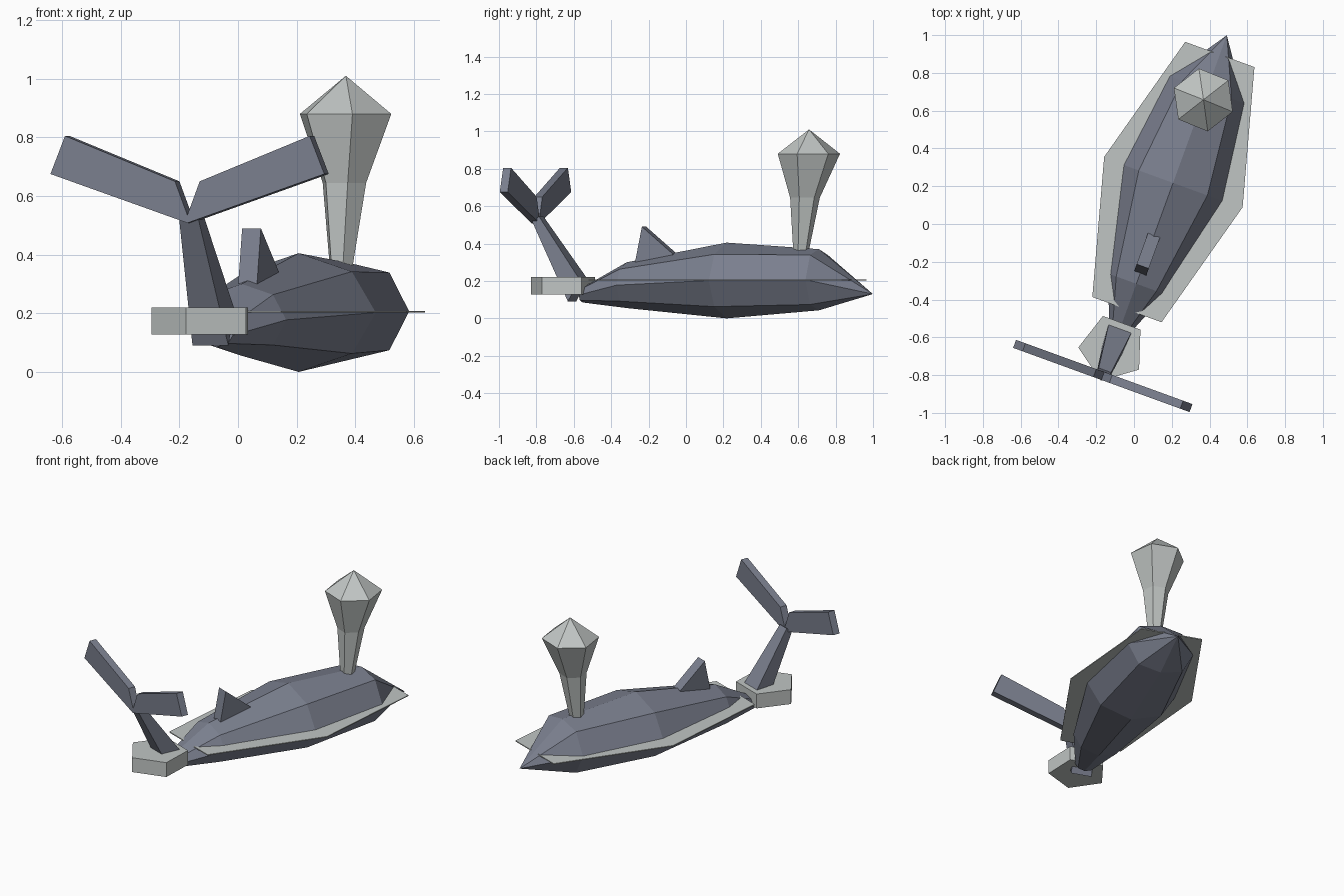
import bpy, bmesh, math
from mathutils import Matrix, Vector

if "Cube" in bpy.data.objects:
    bpy.data.objects.remove(bpy.data.objects["Cube"])

# Animal parts are modelled along +y, then swung to their heading
HEADING = Matrix.Rotation(math.radians(-20), 4, 'Z') @ Matrix.Translation((0.12, 0, 0))


def material(name, rgb):
    m = bpy.data.materials.new(name)
    m.diffuse_color = (*rgb, 1)
    m.use_nodes = True
    m.node_tree.nodes["Principled BSDF"].inputs["Base Color"].default_value = m.diffuse_color
    return m


SLATE = material("slate_blue", (0.195, 0.212, 0.27))
FOAM = material("pale_grey", (0.53, 0.56, 0.55))


def loft(name, rings, mat, matrix=Matrix()):
    """Skin matching rings of points; a one-point ring becomes a tip."""
    bm = bmesh.new()
    loops = [[bm.verts.new(p) for p in ring] for ring in rings]
    for a, b in zip(loops, loops[1:]):
        n = max(len(a), len(b))
        for i in range(n):
            j = (i + 1) % n
            if len(b) == 1:
                bm.faces.new((a[i], a[j], b[0]))
            else:
                bm.faces.new((a[i], a[j], b[j], b[i]))
    for end in (loops[0], loops[-1]):
        if len(end) > 2:
            bm.faces.new(end)
    bmesh.ops.recalc_face_normals(bm, faces=bm.faces)
    mesh = bpy.data.meshes.new(name)
    bm.to_mesh(mesh)
    bm.free()
    mesh.materials.append(mat)
    obj = bpy.data.objects.new(name, mesh)
    obj.matrix_world = matrix
    bpy.context.collection.objects.link(obj)
    return obj


def polygon(n, rx, ry, z, start=0, cx=0, cy=0):
    angles = [math.radians(start + 360 * i / n) for i in range(n)]
    return [(cx + rx * math.cos(a), cy + ry * math.sin(a), z) for a in angles]


def body_ring(y, half_width, bottom, top, dx=0.7, dz=0.7):
    """Eight-sided upright section of the body."""
    c, h, w = (bottom + top) / 2, (top - bottom) / 2, half_width
    shape = [(1, 0), (dx, dz), (0, 1), (-dx, dz), (-1, 0), (-dx, -dz), (0, -1), (dx, -dz)]
    return [(w * a, y, c + h * b) for a, b in shape]


# Faceted body tapering to a pointed head
loft("body", [
    body_ring(-0.545, 0.06, 0.085, 0.165),
    body_ring(-0.293, 0.162, 0.055, 0.30),
    body_ring(0.275, 0.28, 0.0, 0.405, 0.69, 0.69),
    body_ring(0.80, 0.21, 0.043, 0.37, 0.66, 0.81),
    [(0, 1.107, 0.13)],
], SLATE, HEADING)

# Tail stalk rising from the water
loft("tail_stalk", [
    [(-0.065, -0.605, 0.09), (0.065, -0.605, 0.09), (0.065, -0.54, 0.21), (-0.065, -0.54, 0.21)],
    [(-0.035, -0.82, 0.52), (0.035, -0.82, 0.52), (0.035, -0.78, 0.545), (-0.035, -0.78, 0.545)],
], SLATE, HEADING)

# Pair of mirrored tail flukes
fluke = [(0.0, 0.508), (0.497, 0.675), (0.444, 0.805), (0.045, 0.65), (0.0, 0.535)]
for side, label in ((-1, "left"), (1, "right")):
    loft(f"{label}_fluke",
         [[(side * x, y, z) for x, z in fluke] for y in (-0.835, -0.79)],
         SLATE, HEADING)

# Wedge fin on the back
fin = [(-0.24, 0.27), (-0.195, 0.49), (-0.02, 0.345), (-0.02, 0.30)]
loft("back_fin", [[(x, y, z) for y, z in fin] for x in (-0.034, 0.034)], SLATE, HEADING)

# Stretched hexagon of foam around the body
loft("foam_sheet",
     [polygon(6, 0.39, 0.83, z, 0, 0, 0.28) for z in (0.202, 0.208)],
     FOAM, HEADING)

# Five-sided foam block around the tail
loft("tail_foam", [polygon(5, 0.18, 0.18, z, 178, -0.115, -0.66) for z in (0.127, 0.22)], FOAM)

# Flaring six-sided water spout with a pointed crown
spout = [(0.04, 0.30, 0.35, 0.61), (0.042, 0.36, 0.352, 0.615),
         (0.08, 0.645, 0.363, 0.636), (0.168, 0.88, 0.367, 0.657)]
loft("spout",
     [polygon(6, r, r, z, 98, x, y) for r, z, x, y in spout] + [[(0.368, 0.658, 1.01)]],
     FOAM)
